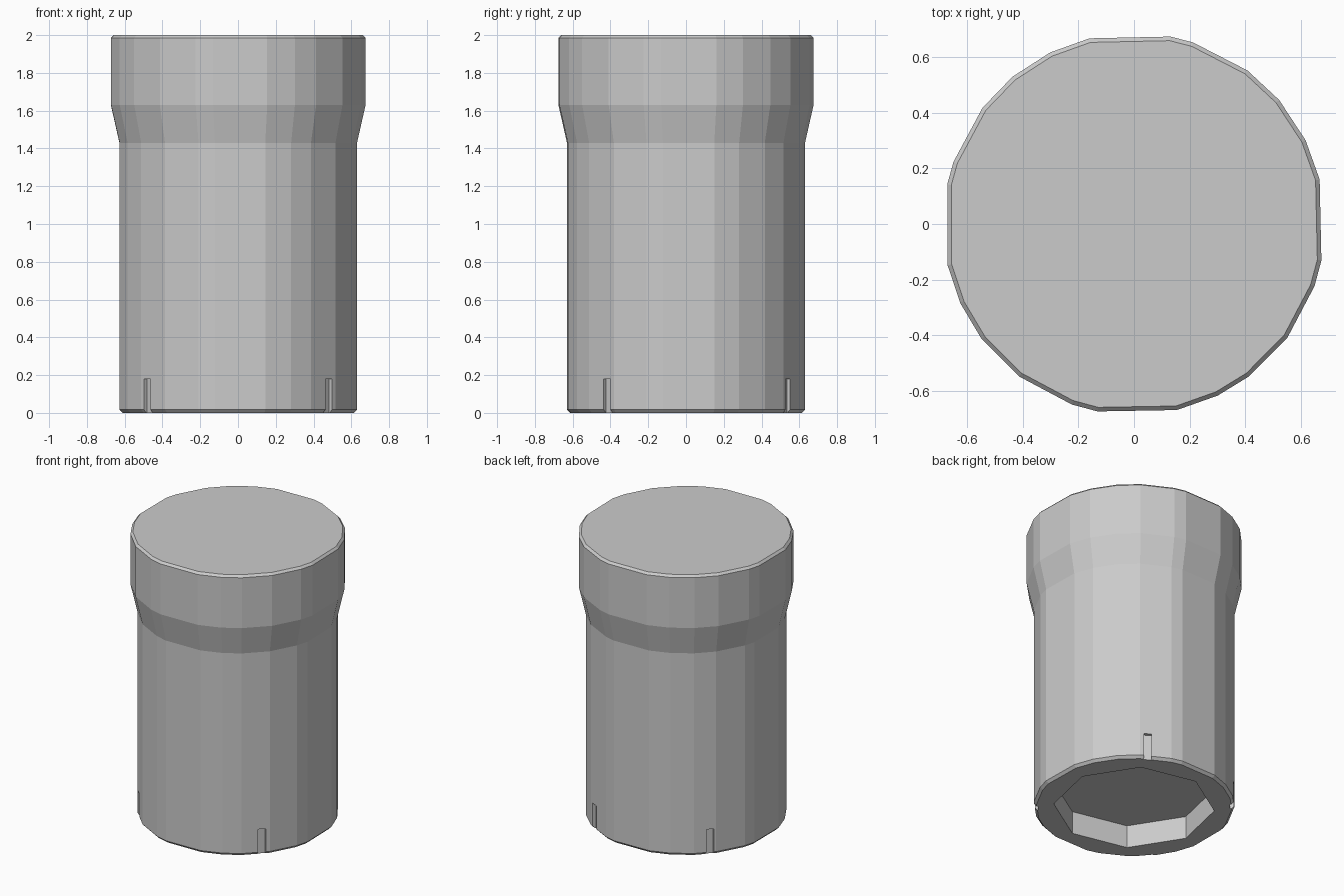
import bpy, bmesh
from math import radians, cos, sin

if "Cube" in bpy.data.objects:
    bpy.data.objects.remove(bpy.data.objects["Cube"])

# Uneven facet angles of the low-poly outline (degrees)
ANGLES = [13.5, 26, 40.5, 53.5, 72, 79, 103.5, 116, 129.5, 142.5, 161, 168,
          192.5, 204.5, 217, 233, 251, 259, 283, 296, 307, 323.5, 341, 349]

# Side profile: radius at the facet corners, height
PROFILE = [(0.625, 0.0), (0.642, 0.018), (0.642, 1.43),
           (0.688, 1.63), (0.688, 1.985), (0.673, 2.0)]


def lathe(name, profile, angles):
    """Closed solid made from one ring of corners per profile point."""
    bm = bmesh.new()
    rings = [[bm.verts.new((r * cos(radians(a)), r * sin(radians(a)), z))
              for a in angles] for r, z in profile]
    n = len(angles)
    for low, high in zip(rings, rings[1:]):
        for i in range(n):
            j = (i + 1) % n
            bm.faces.new((low[i], low[j], high[j], high[i]))
    bm.faces.new(rings[0][::-1])
    bm.faces.new(rings[-1])
    mesh = bpy.data.meshes.new(name)
    bm.to_mesh(mesh)
    bm.free()
    obj = bpy.data.objects.new(name, mesh)
    bpy.context.collection.objects.link(obj)
    return obj


def carve(target, cutter):
    """Subtract the cutter and remove it."""
    cutter.hide_render = True
    mod = target.modifiers.new("cut", 'BOOLEAN')
    mod.operation = 'DIFFERENCE'
    mod.solver = 'EXACT'
    mod.object = cutter
    bpy.context.view_layer.objects.active = target
    bpy.ops.object.modifier_apply(modifier=mod.name)
    bpy.data.objects.remove(cutter)


# Capped canister body
body = lathe("canister", PROFILE, ANGLES)

# Eight-sided recess in the base
recess = lathe("base_recess_cutter", [(0.515, -0.1), (0.515, 0.16)],
               [10 + 45 * i for i in range(8)])
carve(body, recess)

# Small shallow slots around the lower rim
for a in (58, 139, 221, 319):
    t = radians(a)
    bpy.ops.mesh.primitive_cube_add(size=1, location=(0.655 * cos(t), 0.655 * sin(t), 0.08),
                                    rotation=(0, 0, t))
    slot = bpy.context.object
    slot.name = "rim_slot_cutter"
    slot.scale = (0.08, 0.05, 0.2)
    bpy.context.view_layer.update()
    carve(body, slot)
